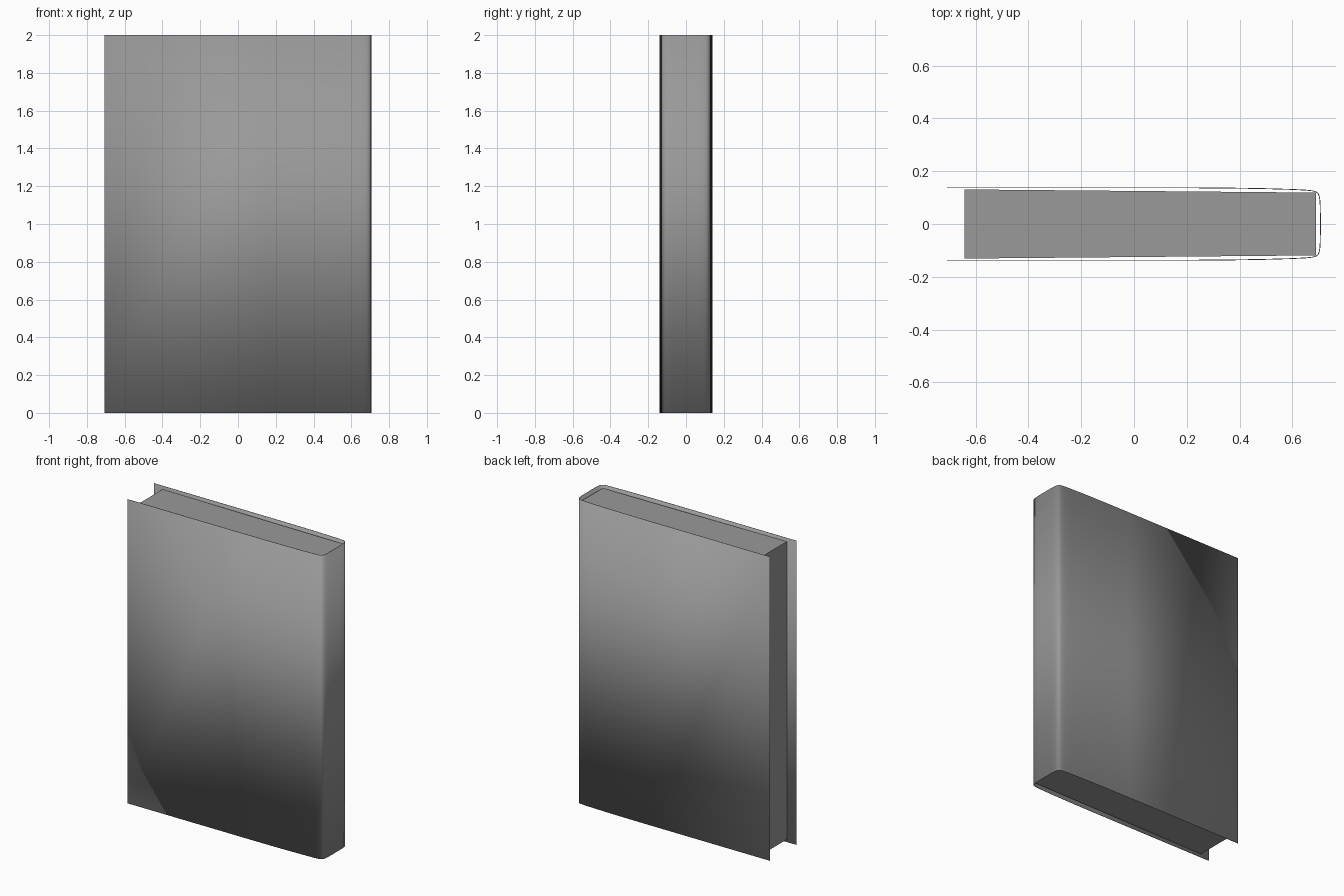
import bpy, bmesh

if "Cube" in bpy.data.objects:
    bpy.data.objects.remove(bpy.data.objects["Cube"])

# Dark grey shared by both parts
grey = bpy.data.materials.new("dark_grey")
grey.diffuse_color = (0.32, 0.32, 0.32, 1.0)
grey.use_nodes = True
grey.node_tree.nodes["Principled BSDF"].inputs["Base Color"].default_value = grey.diffuse_color


def extrude_outline(name, points, z0, z1, closed):
    """Sweep a plan outline vertically; closed outlines get end caps."""
    bm = bmesh.new()
    low = [bm.verts.new((x, y, z0)) for x, y in points]
    high = [bm.verts.new((x, y, z1)) for x, y in points]
    n = len(points)
    for i in range(n if closed else n - 1):
        j = (i + 1) % n
        bm.faces.new((low[i], low[j], high[j], high[i]))
    if closed:
        bm.faces.new(low[::-1])
        bm.faces.new(high)
    mesh = bpy.data.meshes.new(name)
    bm.to_mesh(mesh)
    bm.free()
    mesh.materials.append(grey)
    obj = bpy.data.objects.new(name, mesh)
    bpy.context.collection.objects.link(obj)
    return obj


# Cover: one thin sheet wrapped around the spine, mirrored front to back
half = [(-0.708, 0.139), (0.15, 0.139), (0.35, 0.138), (0.5, 0.1355),
        (0.6, 0.1325), (0.65, 0.130), (0.675, 0.1275), (0.689, 0.124),
        (0.698, 0.118), (0.703, 0.108), (0.706, 0.092), (0.7075, 0.068),
        (0.708, 0.035)]
outline = [(x, -y) for x, y in half] + half[::-1]
cover = extrude_outline("cover", outline, 0.0, 2.0, False)

# Smooth the rounded spine edges
bpy.ops.object.select_all(action='DESELECT')
cover.select_set(True)
bpy.context.view_layer.objects.active = cover
bpy.ops.object.shade_smooth_by_angle(angle=0.7)

# Slight board thickness, grown inwards
board = cover.modifiers.new("board", 'SOLIDIFY')
board.thickness = 0.003
board.offset = -1.0

# Page block: slightly tapered towards the spine, recessed inside the cover
pages = extrude_outline("page_block", [(-0.642, -0.131), (0.69, -0.119),
                                       (0.69, 0.119), (-0.642, 0.131)],
                        0.02, 1.98, True)
